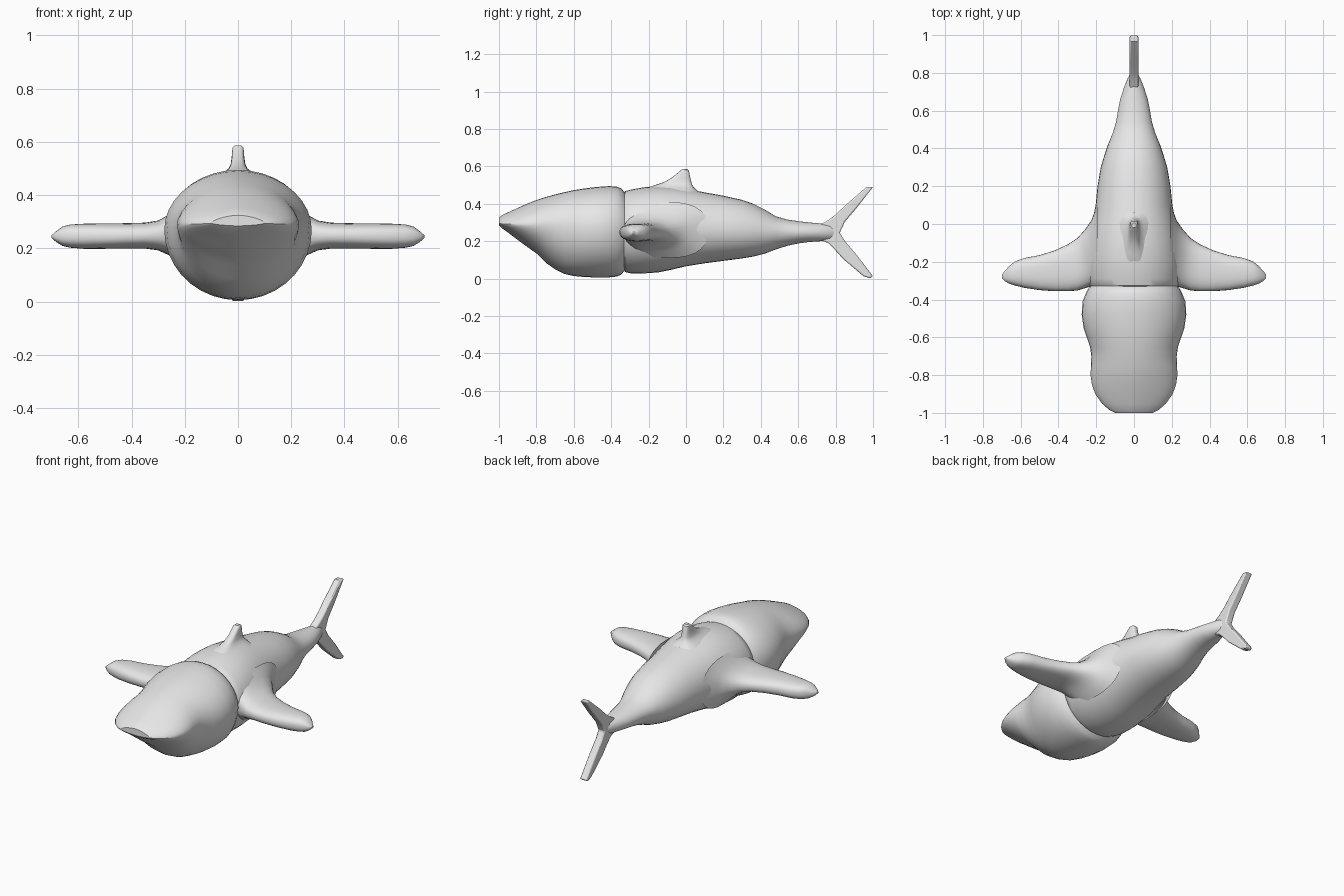
import bpy, bmesh, math

grey = bpy.data.materials.new("plain_grey")
grey.diffuse_color = (0.8, 0.8, 0.8, 1)


def finish(name, bm, angle=35):
    bmesh.ops.recalc_face_normals(bm, faces=bm.faces)
    mesh = bpy.data.meshes.new(name)
    bm.to_mesh(mesh)
    bm.free()
    mesh.materials.append(grey)
    obj = bpy.data.objects.new(name, mesh)
    bpy.context.collection.objects.link(obj)
    bpy.ops.object.select_all(action='DESELECT')
    obj.select_set(True)
    bpy.context.view_layer.objects.active = obj
    bpy.ops.object.shade_smooth_by_angle(angle=math.radians(angle))
    return obj


def oval(p=2.0, n=36):
    """Unit superellipse; p below 2 gives pointed sides, above 2 boxy ones."""
    pts = []
    for i in range(n):
        c, s = math.cos(2 * math.pi * i / n), math.sin(2 * math.pi * i / n)
        pts.append((math.copysign(abs(c) ** (2 / p), c), math.copysign(abs(s) ** (2 / p), s)))
    return pts


def loft(name, rings, cap_start=True, angle=35):
    bm = bmesh.new()
    loops = [[bm.verts.new(v) for v in ring] for ring in rings]
    for a, b in zip(loops, loops[1:]):
        for i in range(len(a)):
            j = (i + 1) % len(a)
            bm.faces.new((a[i], a[j], b[j], b[i]))
    if cap_start:
        bm.faces.new(loops[0])
    bm.faces.new(loops[-1])
    return finish(name, bm, angle)


def trunk_ring(y, bottom, top, half, middle, p=2.0):
    """Cross-section facing along y, widest at height middle."""
    return [(half * u, y, middle + v * ((top - middle) if v > 0 else (middle - bottom)))
            for u, v in oval(p)]


# Head: blunt snout with a crease between upper head and jaw
head = [
    (-1.00, .285, .325, .10, .295, 1.6), (-.985, .27, .338, .13, .293, 1.6),
    (-.95, .245, .355, .17, .292, 1.6), (-.90, .207, .378, .205, .29, 1.65),
    (-.85, .17, .40, .223, .29, 1.7), (-.80, .135, .42, .23, .29, 1.75),
    (-.75, .085, .436, .228, .29, 1.85), (-.70, .05, .45, .226, .285, 1.9),
    (-.65, .025, .462, .233, .28, 2), (-.60, .014, .473, .25, .275, 2),
    (-.55, .009, .481, .267, .27, 2), (-.48, .006, .49, .277, .27, 2),
    (-.41, .007, .495, .272, .27, 2), (-.37, .011, .492, .256, .27, 2),
    (-.345, .022, .482, .244, .27, 2), (-.328, .045, .46, .23, .27, 2),
]
loft("head", [trunk_ring(*s) for s in head])

# Body: tapers to a thin tail stem
body = [
    (-.338, .055, .452, .225, .26), (-.325, .035, .468, .237, .26),
    (-.29, .027, .477, .245, .26), (-.22, .028, .489, .25, .26),
    (-.15, .033, .494, .246, .26), (-.08, .047, .491, .238, .26),
    (0, .066, .48, .224, .26), (.10, .082, .461, .203, .26),
    (.20, .095, .443, .193, .26), (.30, .108, .421, .176, .255),
    (.36, .118, .40, .158, .255), (.42, .133, .37, .138, .25),
    (.48, .156, .333, .113, .25), (.54, .175, .316, .095, .248),
    (.60, .188, .307, .085, .247), (.66, .196, .30, .073, .247),
    (.72, .20, .295, .054, .247), (.77, .205, .29, .034, .247),
    (.80, .22, .275, .018, .247),
]
loft("body", [trunk_ring(*s) for s in body])

# Side fins: flared root, rounded tip (x, front y, back y, bottom z, top z)
fin = [
    (.19, -.325, .12, .11, .41), (.225, -.33, .02, .145, .36),
    (.26, -.34, -.03, .175, .327), (.30, -.352, -.075, .193, .305),
    (.35, -.356, -.108, .20, .297), (.42, -.356, -.14, .20, .295),
    (.50, -.35, -.165, .199, .294), (.58, -.338, -.18, .199, .293),
    (.63, -.326, -.198, .203, .29), (.66, -.316, -.222, .21, .282),
    (.685, -.302, -.25, .226, .263), (.70, -.287, -.267, .24, .25),
]
for side, label in ((1, "right"), (-1, "left")):
    rings = [[(side * x, (y0 + y1) / 2 + (y1 - y0) / 2 * u, (z0 + z1) / 2 + (z1 - z0) / 2 * v)
              for u, v in oval(2.5, 28)] for x, y0, y1, z0, z1 in fin]
    loft("side_fin_" + label, rings, cap_start=False, angle=45)

# Back fin: steep rear edge, sloping front (z, front y, back y, half thickness)
back_fin = [
    (.465, -.25, .065, .085), (.485, -.215, .045, .055), (.50, -.165, .034, .036),
    (.515, -.12, .029, .028), (.54, -.075, .023, .024), (.565, -.045, .018, .022),
    (.58, -.027, .014, .02), (.587, -.018, .005, .012),
]
loft("back_fin", [[(h * v, (y0 + y1) / 2 + (y1 - y0) / 2 * u, z) for u, v in oval(3, 24)]
                  for z, y0, y1, h in back_fin], cap_start=False)

# Tail fin: thin forked plate
outline = [(.71, .285), (.76, .312), (.80, .342), (.85, .39), (.965, .49), (1.0, .49),
           (.91, .375), (.85, .305), (.822, .245), (.85, .20), (.91, .13), (1.0, .012),
           (.985, .002), (.95, .012), (.84, .105), (.80, .15), (.76, .19), (.71, .21)]
bm = bmesh.new()
face = bm.faces.new([bm.verts.new((-.023, y, z)) for y, z in outline])
new = bmesh.ops.extrude_face_region(bm, geom=[face])
for v in new["geom"]:
    if isinstance(v, bmesh.types.BMVert):
        v.co.x = .023
tail = finish("tail_fin", bm)
bevel = tail.modifiers.new("soft_edges", 'BEVEL')
bevel.width = .007
bevel.segments = 2
bevel.limit_method = 'ANGLE'
bevel.angle_limit = math.radians(50)
